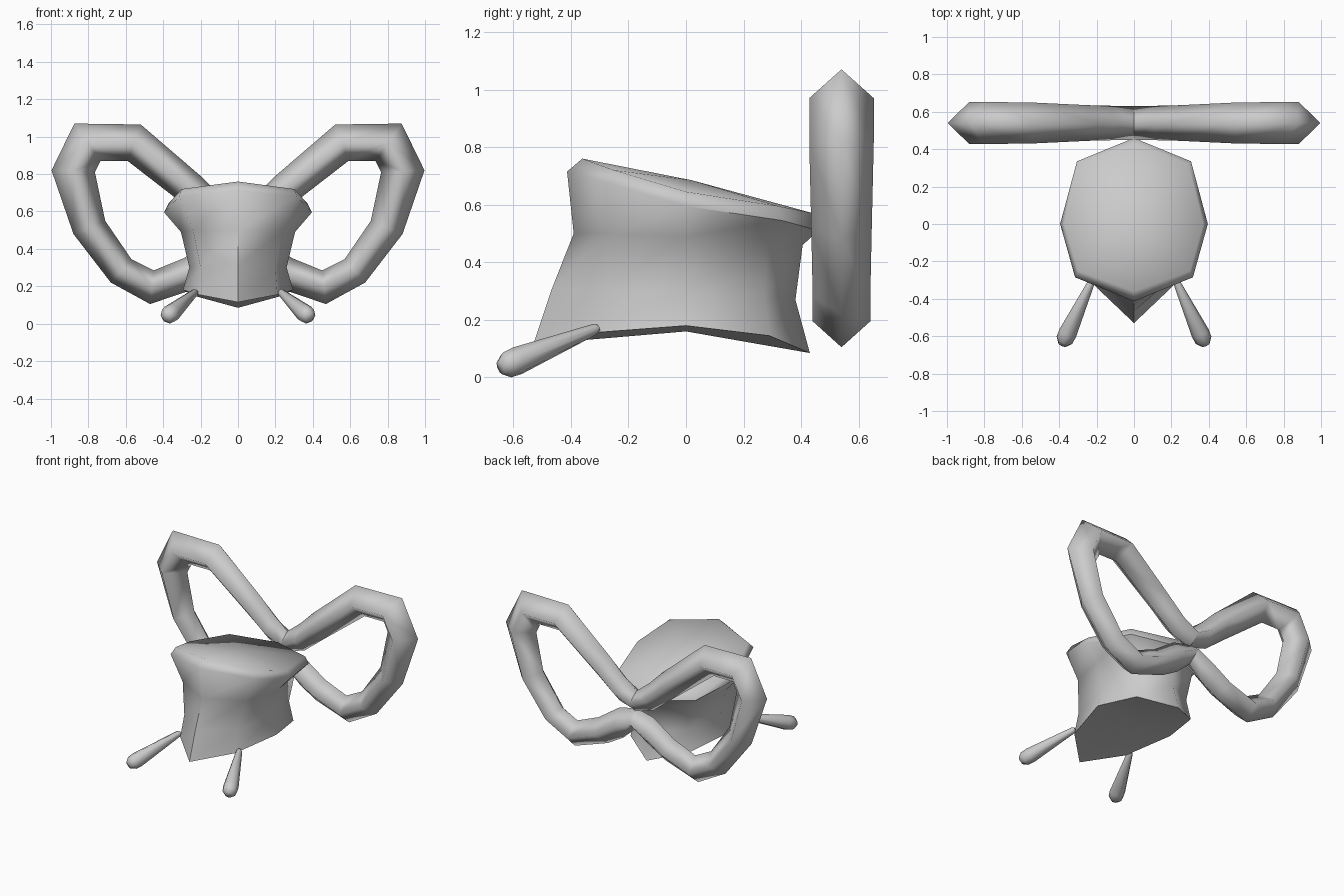
import bpy, bmesh, math
from mathutils import Vector

if "Cube" in bpy.data.objects:
    bpy.data.objects.remove(bpy.data.objects["Cube"])


def finish(bm, name, angle):
    bmesh.ops.remove_doubles(bm, verts=bm.verts, dist=0.0005)
    bmesh.ops.recalc_face_normals(bm, faces=bm.faces)
    me = bpy.data.meshes.new(name)
    bm.to_mesh(me)
    bm.free()
    ob = bpy.data.objects.new(name, me)
    bpy.context.collection.objects.link(ob)
    bpy.ops.object.select_all(action='DESELECT')
    ob.select_set(True)
    bpy.context.view_layer.objects.active = ob
    bpy.ops.object.shade_smooth_by_angle(angle=math.radians(angle))
    return ob


def loft(bm, rings):
    rows = [[bm.verts.new(p) for p in ring] for ring in rings]
    for a, b in zip(rows, rows[1:]):
        n = len(a)
        for i in range(n):
            j = (i + 1) % n
            bm.faces.new((a[i], a[j], b[j], b[i]))
    return rows


def fan(bm, ring, centre):
    c = bm.verts.new(centre)
    for i in range(len(ring)):
        bm.faces.new((ring[i], ring[(i + 1) % len(ring)], c))


# Corset: half rings from front to back, mirrored into octagons
half_rings = [
    [(0, -.53, .115), (.21, -.33, .155), (.295, 0, .18), (.22, .29, .145), (0, .43, .085)],
    [(0, -.465, .31), (.20, -.30, .30), (.26, 0, .30), (.20, .27, .285), (0, .38, .27)],
    [(0, -.39, .50), (.24, -.26, .50), (.305, 0, .49), (.235, .285, .475), (0, .405, .46)],
    [(0, -.413, .715), (.315, -.285, .68), (.395, 0, .595), (.305, .335, .545), (0, .46, .51)],
    [(0, -.36, .76), (.30, -.25, .72), (.37, 0, .645), (.29, .32, .595), (0, .435, .572)],
]
bm = bmesh.new()
rows = loft(bm, [h + [(-x, y, z) for x, y, z in h[3:0:-1]] for h in half_rings])
fan(bm, rows[-1], (0, .02, .685))
fan(bm, rows[0], (0, 0, .16))
finish(bm, "corset", 60)

# Bow: each loop is a diamond-section band given by outer and inner (x, z) and half depth
stations = [
    (0, .61, 0, .47, .09), (.10, .69, .13, .51, .092), (.20, .79, .28, .63, .095),
    (.52, 1.065, .59, .87, .11), (.875, 1.07, .735, .87, .112),
    (.997, .82, .765, .81, .112), (.88, .48, .71, .55, .105),
    (.68, .22, .57, .345, .10), (.47, .105, .45, .285, .10),
    (.22, .19, .29, .35, .095), (.10, .26, .13, .46, .092), (0, .35, 0, .49, .09),
]
for side, label in ((1, "right"), (-1, "left")):
    bm = bmesh.new()
    rings = []
    for ox, oz, ix, iz, d in stations:
        mx, mz = (ox + ix) / 2 * side, (oz + iz) / 2
        rings.append([(ox * side, .54, oz), (mx, .54 + d, mz),
                      (ix * side, .54, iz), (mx, .54 - d, mz)])
    loft(bm, rings)
    finish(bm, "bow_loop_" + label, 180)

# Garter straps: tapered rods with rounded lower ends
for side, label in ((1, "right"), (-1, "left")):
    start = Vector((.225 * side, -.305, .172))
    end = Vector((.383 * side, -.645, .034))
    axis = end - start
    rot = axis.to_track_quat('Z', 'Y')
    bm = bmesh.new()
    rings = []
    for t, r in ((0, .012), (.04, .02), (.82, .049), (.93, .046), (1, .025)):
        rings.append([start + axis * t + rot @ Vector((r * math.cos(k * math.pi / 4),
                      r * math.sin(k * math.pi / 4), 0)) for k in range(8)])
    rows = loft(bm, rings)
    bm.faces.new(rows[0])
    bm.faces.new(rows[-1])
    finish(bm, "strap_" + label, 60)
